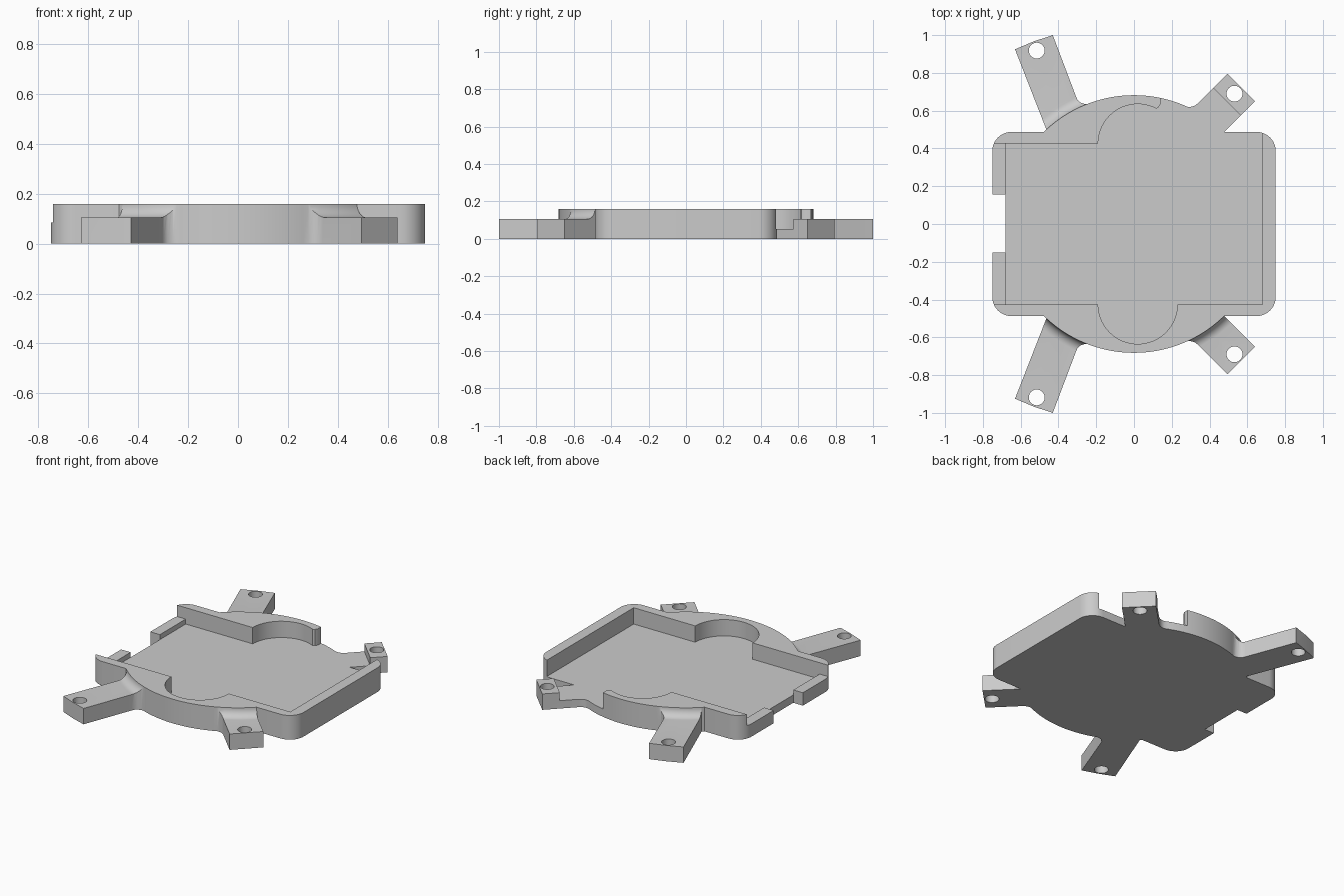
import bpy, bmesh, math

cube = bpy.data.objects.get("Cube")
if cube:
    bpy.data.objects.remove(cube, do_unlink=True)

TOP, ARM, FLOOR, LEDGE = 0.16, 0.105, 0.052, 0.085   # heights
R = 0.682                                            # round body radius
HX, HY = 0.75, 0.487                                 # half size of the plate
WX, WY = 0.68, 0.425                                 # half size of the pocket

grey = bpy.data.materials.new("light_grey")
grey.use_nodes = True
grey.diffuse_color = (0.6, 0.6, 0.6, 1)
grey.node_tree.nodes["Principled BSDF"].inputs["Base Color"].default_value = (0.6, 0.6, 0.6, 1)


def to_object(name, bm):
    bmesh.ops.recalc_face_normals(bm, faces=bm.faces)
    mesh = bpy.data.meshes.new(name)
    bm.to_mesh(mesh)
    bm.free()
    mesh.materials.append(grey)
    ob = bpy.data.objects.new(name, mesh)
    bpy.context.collection.objects.link(ob)
    return ob


def prism(name, points, z0, z1):
    bm = bmesh.new()
    face = bm.faces.new([bm.verts.new((x, y, z0)) for x, y in points])
    new = bmesh.ops.extrude_face_region(bm, geom=[face])["geom"]
    for v in new:
        if isinstance(v, bmesh.types.BMVert):
            v.co.z = z1
    return to_object(name, bm)


def box(name, x0, x1, y0, y1, z0, z1):
    return prism(name, [(x0, y0), (x1, y0), (x1, y1), (x0, y1)], z0, z1)


def arc(cx, cy, r, a0, a1, n):
    angles = [math.radians(a0 + (a1 - a0) * i / n) for i in range(n + 1)]
    return [(cx + r * math.cos(a), cy + r * math.sin(a)) for a in angles]


def disc(name, cx, cy, r, z0, z1, n):
    return prism(name, arc(cx, cy, r, 0, 360, n)[:-1], z0, z1)


def ring(name, profile, n):
    # closed (radius, height) profile turned around z
    bm = bmesh.new()
    loops = []
    for i in range(n):
        a = 2 * math.pi * i / n
        loops.append([bm.verts.new((r * math.cos(a), r * math.sin(a), z)) for r, z in profile])
    m = len(profile)
    for i in range(n):
        p, q = loops[i], loops[(i + 1) % n]
        for j in range(m):
            k = (j + 1) % m
            bm.faces.new((p[j], q[j], q[k], p[k]))
    return to_object(name, bm)


def combine(target, tool, operation):
    mod = target.modifiers.new(operation.lower(), "BOOLEAN")
    mod.operation = operation
    mod.solver = "EXACT"
    mod.object = tool
    bpy.context.view_layer.objects.active = target
    bpy.ops.object.modifier_apply(modifier=mod.name)
    bpy.data.objects.remove(tool, do_unlink=True)


# Plate with rounded corners, joined to the round body
c = 0.1
outline = []
for sx, sy, a in ((1, 1, 0), (-1, 1, 90), (-1, -1, 180), (1, -1, 270)):
    outline += arc(sx * (HX - c), sy * (HY - c), c, a, a + 90, 10)
tray = prism("mounting_tray", outline, 0, TOP)
combine(tray, disc("round_body", 0, 0, R, 0, TOP, 128), "UNION")

# Arms, with a concave blend where they meet the round wall
long_arm = [(-0.38, -0.29), (-0.46, -0.49), (-0.63, -0.925), (-0.53, -0.967), (-0.43, -1.0),
            (-0.307, -0.675), (-0.298, -0.655), (-0.282, -0.642), (-0.262, -0.636),
            (-0.235, -0.635), (-0.2, -0.4)]
short_arm = [(0.35, -0.36), (0.64, -0.65), (0.495, -0.795), (0.338, -0.638),
             (0.319, -0.625), (0.3, -0.62), (0.275, -0.621), (0.2, -0.4)]
blend = TOP - ARM
profile = arc(R + blend, TOP, blend, 180, 270, 8) + [(1.4, ARM), (1.4, 0.3), (R, 0.3)]
for s in (1, -1):
    for points in (long_arm, short_arm):
        arm = prism("arm", [(x, s * y) for x, y in points], 0, TOP)
        combine(arm, ring("blend_cutter", profile, 128), "DIFFERENCE")
        combine(tray, arm, "UNION")

# Pocket with a round recess front and back
combine(tray, box("pocket", -WX, WX, -WY, WY, FLOOR, 0.3), "DIFFERENCE")
for s in (1, -1):
    combine(tray, disc("recess", 0.02, s * WY, 0.21, FLOOR, 0.3, 64), "DIFFERENCE")

# Opening in the back wall, running out to the short arm
opening = [(0.11, 0.4), (WX, 0.4), (WX, 0.52), (0.62, 0.52), (0.4, 0.74), (0.14, 0.74),
           (0.14, 0.635), (0.13, 0.617), (0.11, 0.607)]
combine(tray, prism("opening", opening, FLOOR, 0.3), "DIFFERENCE")

# Low ledge and notch on the right side
combine(tray, box("ledge_cutter", -0.9, -WX + 0.01, -WY, WY, LEDGE, 0.3), "DIFFERENCE")
combine(tray, box("notch", -0.9, -WX, -0.15, 0.155, -0.1, 0.3), "DIFFERENCE")

# Screw holes
for s in (1, -1):
    for x, y in ((-0.515, 0.918), (0.532, 0.69)):
        combine(tray, disc("hole", x, s * y, 0.042, -0.1, 0.3, 32), "DIFFERENCE")

# Clean up and shade
bm = bmesh.new()
bm.from_mesh(tray.data)
bmesh.ops.remove_doubles(bm, verts=bm.verts, dist=0.0001)
bmesh.ops.dissolve_limit(bm, angle_limit=math.radians(0.5), verts=bm.verts, edges=bm.edges)
bm.to_mesh(tray.data)
bm.free()
bpy.ops.object.select_all(action="DESELECT")
tray.select_set(True)
bpy.context.view_layer.objects.active = tray
bpy.ops.object.shade_smooth_by_angle(angle=math.radians(30))
